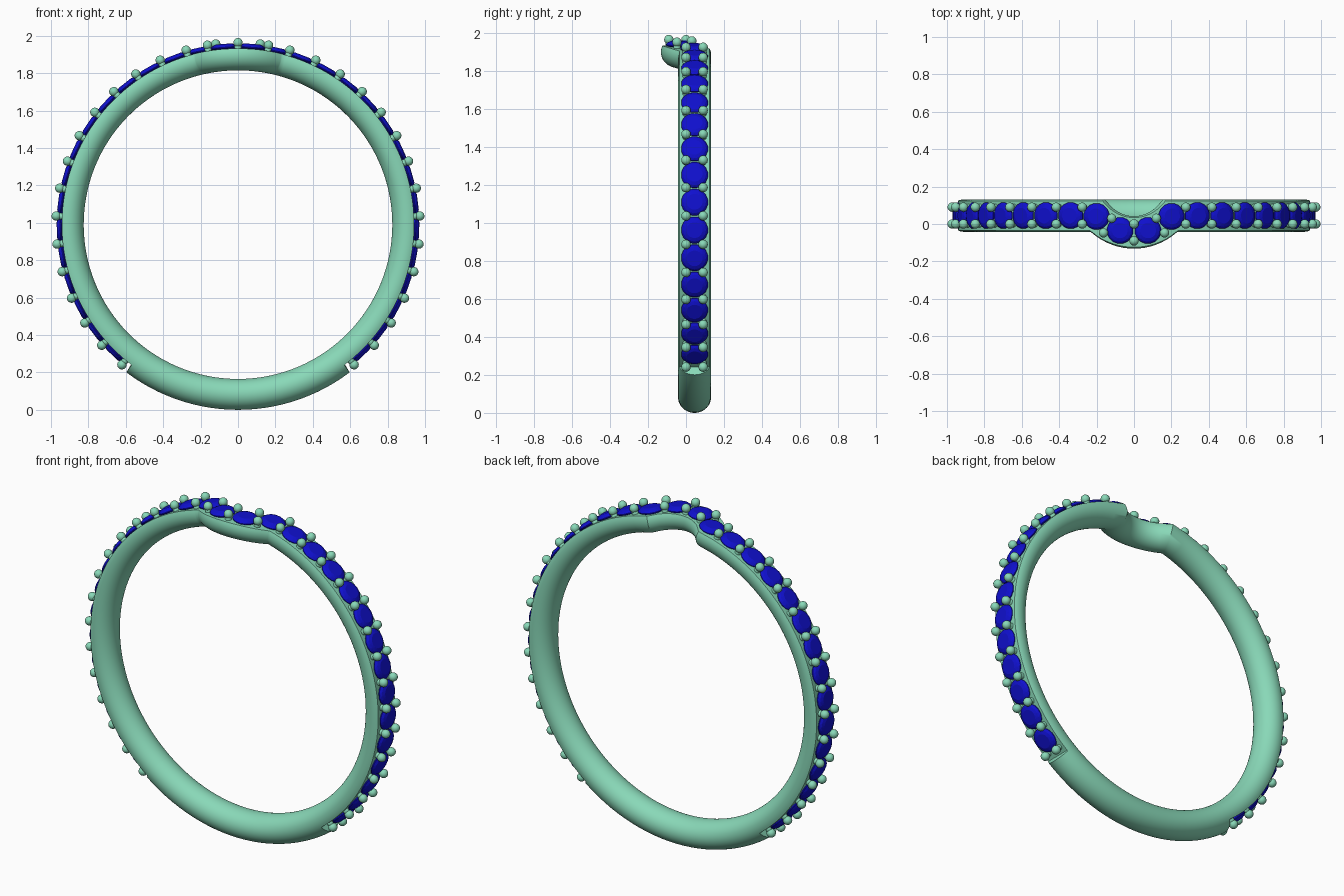
import bpy, bmesh, math
from mathutils import Matrix, Vector

if "Cube" in bpy.data.objects:
    bpy.data.objects.remove(bpy.data.objects["Cube"])

CENTRE = Vector((0, 0.045, 0.99))      # middle of the ring
SET_R = 0.95                           # radius of the stone line
KINK, SAG = 0.205, 0.09                # half width and depth of the wave at the top
ARC = (KINK**2 + SAG**2) / (2 * SAG)
SET_END = 142.6                        # stones stop here (degrees from top)


def material(name, rgb):
    m = bpy.data.materials.new(name)
    m.diffuse_color = (*rgb, 1)
    m.use_nodes = True
    m.node_tree.nodes["Principled BSDF"].inputs["Base Color"].default_value = m.diffuse_color
    return m


metal = material("mint_metal", (0.25, 0.69, 0.48))
blue = material("blue_stone", (0.005, 0.005, 0.62))


def frame(deg):
    a = math.radians(deg)
    return Vector((math.cos(a), 0, -math.sin(a))), Vector((math.sin(a), 0, math.cos(a)))


def place(deg, r, v=0.0):
    """Point at an angle from the top, radius r, offset v across the band."""
    t, n = frame(deg)
    x = SET_R * t.z * -1
    shift = phi = 0.0
    if n.z > 0 and abs(x) < KINK + 1e-4:
        shift = -(math.sqrt(ARC**2 - x * x) - (ARC - SAG))
        phi = math.asin(x / ARC)
        if abs(x) > KINK - 1e-4:       # mitred corner
            phi /= 2
            v /= math.cos(phi)
    return CENTRE + n * r + Vector((0, shift + v * math.cos(phi), 0)) - t * (v * math.sin(phi))


def new_mesh(bm, name, mat):
    bmesh.ops.recalc_face_normals(bm, faces=bm.faces)
    me = bpy.data.meshes.new(name)
    bm.to_mesh(me)
    bm.free()
    me.materials.append(mat)
    return me


def add(me, name, matrix=None):
    ob = bpy.data.objects.new(name, me)
    bpy.context.collection.objects.link(ob)
    if matrix:
        ob.matrix_world = matrix
    return ob


def smooth(ob, deg):
    bpy.ops.object.select_all(action='DESELECT')
    ob.select_set(True)
    bpy.context.view_layer.objects.active = ob
    bpy.ops.object.shade_smooth_by_angle(angle=math.radians(deg))


# Band: round section swept round the ring, flattened under the stones
half = [math.degrees(math.asin(0.18 * i / 8 / SET_R)) for i in range(1, 9)]
half.append(math.degrees(math.asin(KINK / SET_R)))
half += [16 + (SET_END - 16) * i / 46 for i in range(47)]
half += [SET_END + 0.3 + (180 - SET_END - 0.3) * i / 13 for i in range(13)]
angles = [0] + half + [180] + [360 - a for a in reversed(half)]
SIDES = 44
bm = bmesh.new()
rings = []
for a in angles:
    is_set = min(a, 360 - a) <= SET_END + 0.01
    ring = []
    for k in range(SIDES):
        p = 2 * math.pi * k / SIDES
        r = 0.9075 + 0.0825 * math.sin(p)
        if is_set:
            r = min(r, 0.942)
        ring.append(bm.verts.new(place(a, r, 0.087 * math.cos(p))))
    rings.append(ring)
for i, ring in enumerate(rings):
    nxt = rings[(i + 1) % len(rings)]
    for k in range(SIDES):
        j = (k + 1) % SIDES
        bm.faces.new((ring[k], ring[j], nxt[j], nxt[k]))
smooth(add(new_mesh(bm, "band", metal), "band"), 35)

# Stone: faceted crown and pavilion
bm = bmesh.new()
levels = []
for r, z, turn in ((0.042, 0.019, 0.5), (0.06, 0.012, 0), (0.071, 0.001, 0.5),
                   (0.071, -0.003, 0.5), (0.03, -0.035, 0.5)):
    levels.append([bm.verts.new((r * math.cos((k + turn) * math.pi / 8),
                                 r * math.sin((k + turn) * math.pi / 8), z)) for k in range(16)])
bmesh.ops.convex_hull(bm, input=bm.verts)
bmesh.ops.dissolve_limit(bm, angle_limit=0.01, verts=bm.verts, edges=bm.edges)
stone_mesh = new_mesh(bm, "stone", blue)

# Prong: bead on a short stem
bm = bmesh.new()
bmesh.ops.create_uvsphere(bm, u_segments=16, v_segments=10, radius=0.025)
bmesh.ops.create_cone(bm, segments=16, radius1=0.018, radius2=0.018, depth=0.05,
                      cap_ends=True, matrix=Matrix.Translation((0, 0, -0.03)))
prong_mesh = new_mesh(bm, "prong", metal)
for p in prong_mesh.polygons:
    p.use_smooth = True


def set_part(me, name, deg, r, v=0.0):
    t, n = frame(deg)
    rot = Matrix((t, Vector((0, 1, 0)), n)).transposed().to_4x4()
    add(me, name, Matrix.Translation(place(deg, r, v)) @ rot)


# Stones and prong pairs down both sides
stones = [4.5, 12.2] + [20.9 + 8.85 * k for k in range(14)]
prongs = [(a + b) / 2 for a, b in zip(stones, stones[1:])] + [stones[-1] + 4.4]
for side in (1, -1):
    for a in stones:
        set_part(stone_mesh, "stone", side * a, SET_R)
    for a in prongs:
        for v in (-0.045, 0.045):
            set_part(prong_mesh, "prong", side * a, 0.973, v)
for v in (-0.045, 0.045):
    set_part(prong_mesh, "top_prong", 0, 0.973, v)
